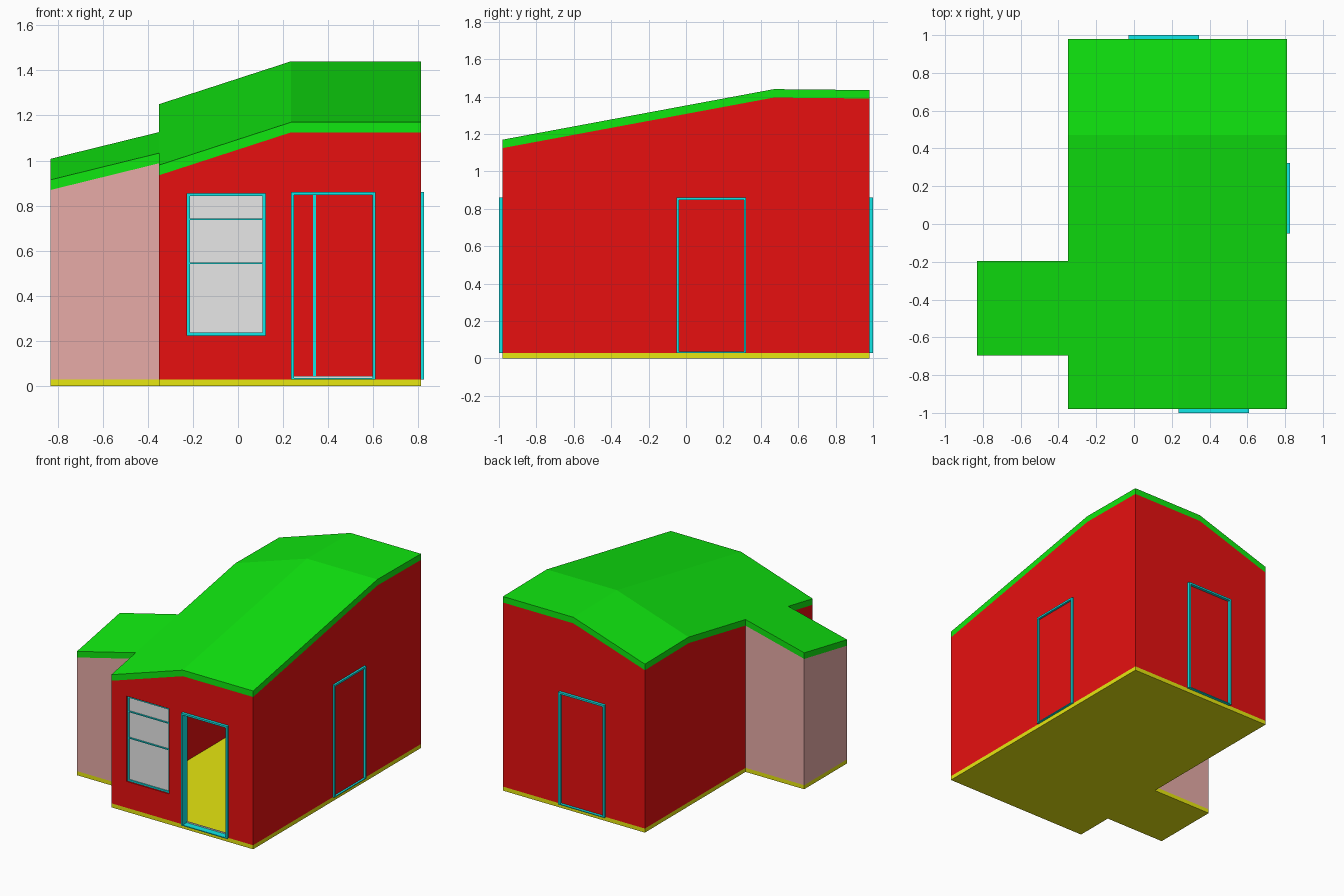
import bpy, bmesh

if "Cube" in bpy.data.objects:
    bpy.data.objects.remove(bpy.data.objects["Cube"])


def material(name, r, g, b):
    m = bpy.data.materials.new(name)
    m.use_nodes = True
    m.diffuse_color = (r, g, b, 1)
    m.node_tree.nodes["Principled BSDF"].inputs["Base Color"].default_value = (r, g, b, 1)
    return m


RED = material("red wall", 0.8, 0.005, 0.005)
PINK = material("pink wall", 0.8, 0.41, 0.39)
GREEN = material("green roof", 0.005, 0.8, 0.005)
YELLOW = material("yellow floor", 0.8, 0.8, 0.005)
CYAN = material("cyan frame", 0.005, 0.8, 0.8)
GREY = material("light grey pane", 0.8, 0.8, 0.8)

FLOOR, ROOF, WALL = 0.03, 0.045, 0.03
X0, X1, Y0, Y1 = -0.35, 0.81, -0.98, 0.98      # main room
AX, AY0, AY1 = -0.83, -0.695, -0.195           # side annex
RISE_X = [(AX, 0.862), (X0, 0.98), (0.235, 1.17), (X1, 1.17)]
RISE_Y = [(Y0, 0), (0.47, 0.27), (Y1, 0.265)]


def interp(points, t):
    for (a, u), (b, v) in zip(points, points[1:]):
        if t <= b:
            return u + (v - u) * (t - a) / (b - a)
    return points[-1][1]


def roof_top(x, y):
    return interp(RISE_X, x) + interp(RISE_Y, y)


def roof_base(x, y):
    return roof_top(x, y) - ROOF


def floor_top(x, y):
    return FLOOR


def finish(name, bm, mat):
    bmesh.ops.recalc_face_normals(bm, faces=bm.faces[:])
    me = bpy.data.meshes.new(name)
    bm.to_mesh(me)
    bm.free()
    me.materials.append(mat)
    ob = bpy.data.objects.new(name, me)
    bpy.context.collection.objects.link(ob)
    return ob


def slab(name, x0, x1, y0, y1, low, high, mat):
    """Closed block between two height functions, split at the roof folds."""
    xs = sorted({x0, x1} | {x for x, _ in RISE_X if x0 < x < x1})
    ys = sorted({y0, y1} | {y for y, _ in RISE_Y if y0 < y < y1})
    bm = bmesh.new()
    lo, hi = [[[bm.verts.new((x, y, h(x, y))) for y in ys] for x in xs] for h in (low, high)]
    nx, ny = len(xs) - 1, len(ys) - 1
    for layer in (lo, hi):
        for i in range(nx):
            for j in range(ny):
                bm.faces.new((layer[i][j], layer[i + 1][j], layer[i + 1][j + 1], layer[i][j + 1]))
    for j in (0, ny):
        for i in range(nx):
            bm.faces.new((lo[i][j], lo[i + 1][j], hi[i + 1][j], hi[i][j]))
    for i in (0, nx):
        for j in range(ny):
            bm.faces.new((lo[i][j], lo[i][j + 1], hi[i][j + 1], hi[i][j]))
    return finish(name, bm, mat)


def boxes(name, parts, mat, along_x=True):
    """Boxes as (start, end, near, far, bottom, top) along a wall."""
    bm = bmesh.new()
    for a0, a1, d0, d1, z0, z1 in parts:
        for v in bmesh.ops.create_cube(bm, size=1)["verts"]:
            a, d = (a0, a1)[v.co.x > 0], (d0, d1)[v.co.y > 0]
            z = (z0, z1)[v.co.z > 0]
            v.co = (a, d, z) if along_x else (d, a, z)
    return finish(name, bm, mat)


def frame(name, a0, a1, d0, d1, z0, z1, along_x=True, sill=0.012, bars=()):
    w = 0.013
    parts = [(a0, a0 + w, d0, d1, z0, z1), (a1 - w, a1, d0, d1, z0, z1),
             (a0 + w, a1 - w, d0, d1, z1 - w, z1), (a0 + w, a1 - w, d0, d1, z0, z0 + sill)]
    parts += [(a0 + w, a1 - w, d0, d1, z - 0.004, z + 0.004) for z in bars]
    return boxes(name, parts, CYAN, along_x)


def flat(z):
    return lambda x, y: z


# Floors
slab("main_floor", X0, X1, Y0, Y1, flat(0), floor_top, YELLOW)
slab("annex_floor", AX, X0, AY0, AY1, flat(0), floor_top, YELLOW)

# Roofs
slab("main_roof", X0, X1, Y0, Y1, roof_base, roof_top, GREEN)
slab("annex_roof", AX, X0, AY0, AY1, roof_base, roof_top, GREEN)

# Main walls
front = slab("front_wall", X0, X1, Y0, Y0 + WALL, floor_top, roof_base, RED)
slab("back_wall", X0, X1, Y1 - WALL, Y1, floor_top, roof_base, RED)
slab("right_wall", X0, X0 + WALL, Y0 + WALL, Y1 - WALL, floor_top, roof_base, RED)
slab("left_wall", X1 - WALL, X1, Y0 + WALL, Y1 - WALL, floor_top, roof_base, RED)

# Annex walls
slab("annex_front_wall", AX, X0, AY0, AY0 + WALL, floor_top, roof_base, PINK)
slab("annex_back_wall", AX, X0, AY1 - WALL, AY1, floor_top, roof_base, PINK)
slab("annex_side_wall", AX, AX + WALL, AY0 + WALL, AY1 - WALL, floor_top, roof_base, PINK)

# Front openings
cutter = boxes("opening_cutter", [(-0.225, 0.122, -1.1, -0.9, 0.225, 0.855),
                                  (0.238, 0.608, -1.1, -0.9, 0.01, 0.858)], RED)
cutter.hide_render = True
cutter.display_type = 'WIRE'
cut = front.modifiers.new("openings", 'BOOLEAN')
cut.operation = 'DIFFERENCE'
cut.solver = 'EXACT'
cut.object = cutter
bpy.context.view_layer.objects.active = front
bpy.ops.object.modifier_apply(modifier="openings")
bpy.data.objects.remove(cutter)

# Window
frame("window_frame", -0.225, 0.122, -0.97, -0.945, 0.225, 0.855, bars=(0.74, 0.545))
boxes("window_pane", [(-0.22, 0.117, -0.962, -0.955, 0.23, 0.85)], GREY)

# Door frames
frame("front_door_frame", 0.235, 0.61, -1.0, -0.945, FLOOR, 0.861, sill=0.006)
boxes("front_door_threshold", [(0.248, 0.597, -0.952, -0.946, FLOOR, 0.045)], GREY)
frame("back_door_frame", -0.03, 0.345, 0.945, 1.0, FLOOR, 0.861, sill=0.006)
frame("left_door_frame", -0.05, 0.322, 0.775, 0.825, FLOOR, 0.861, along_x=False, sill=0.006)
